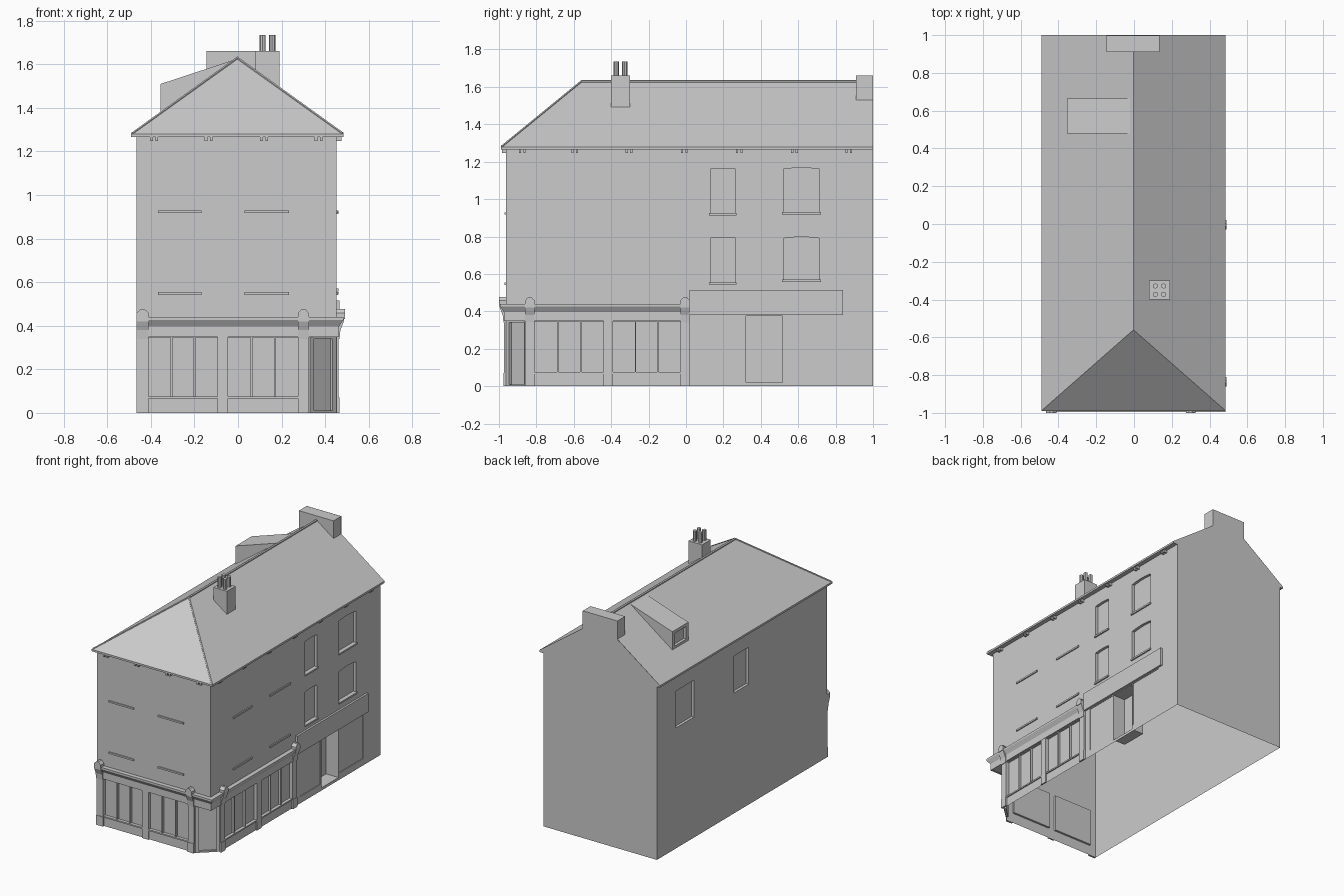
import bpy, bmesh, math
from mathutils import Vector
from mathutils.geometry import tessellate_polygon

if "Cube" in bpy.data.objects:
    bpy.data.objects.remove(bpy.data.objects["Cube"])

L, R, F, B = -0.465, 0.452, -0.962, 1.0      # main wall planes
EAVE = 1.266
Z = Vector((0, 0, 1))
# facade frames: origin and horizontal direction (outward = u x z)
FRONT = (Vector((0, F, 0)), Vector((1, 0, 0)))
RIGHT = (Vector((R, 0, 0)), Vector((0, 1, 0)))
LEFT = (Vector((L, 0, 0)), Vector((0, -1, 0)))
BACK = (Vector((0, B, 0)), Vector((-1, 0, 0)))


def at(frame, a, z, d=0.0):
    o, u = frame
    return o + u * a + Z * z + u.cross(Z) * d


def finish(name, bm):
    me = bpy.data.meshes.new(name)
    bm.to_mesh(me)
    bm.free()
    ob = bpy.data.objects.new(name, me)
    bpy.context.collection.objects.link(ob)
    return ob


def rect(a0, a1, z0, z1):
    return [(a0, z0), (a1, z0), (a1, z1), (a0, z1)]


def arched(a0, a1, z0, z1, rise):
    arc = [(a1 + (a0 - a1) * i / 6, z1 + rise * math.sin(math.pi * i / 6)) for i in range(1, 6)]
    return [(a0, z0), (a1, z0), (a1, z1)] + arc + [(a0, z1)]


def wall(name, frame, outline, recesses=()):
    """Sheet wall with recessed openings, each (polygon, depth)."""
    bm = bmesh.new()
    loops = [outline] + [p for p, _ in recesses]
    out = frame[1].cross(Z)
    vs = [bm.verts.new(at(frame, *p)) for lp in loops for p in lp]
    for tri in tessellate_polygon([[Vector((a, z, 0)) for a, z in lp] for lp in loops]):
        f = bm.faces.new([vs[i] for i in tri])
        f.normal_update()
        if f.normal.dot(out) < 0:
            f.normal_flip()
    k = len(outline)
    for poly, depth in recesses:
        n = len(poly)
        rim = vs[k:k + n]
        k += n
        inner = [bm.verts.new(at(frame, a, z, -depth)) for a, z in poly]
        bm.faces.new(inner)
        for i in range(n):
            j = (i + 1) % n
            bm.faces.new((rim[i], rim[j], inner[j], inner[i]))
    bmesh.ops.dissolve_limit(bm, angle_limit=0.01, verts=bm.verts[:], edges=bm.edges[:])
    return finish(name, bm)


def prism(name, frame, poly, d0, d1):
    """Facade polygon extruded outwards from d0 to d1."""
    bm = bmesh.new()
    a = [bm.verts.new(at(frame, u, z, d0)) for u, z in poly]
    b = [bm.verts.new(at(frame, u, z, d1)) for u, z in poly]
    bm.faces.new(a[::-1])
    bm.faces.new(b)
    for i in range(len(poly)):
        j = (i + 1) % len(poly)
        bm.faces.new((a[i], a[j], b[j], b[i]))
    bmesh.ops.recalc_face_normals(bm, faces=bm.faces[:])
    return finish(name, bm)


def sweep(name, rings):
    """Closed skin through equal-length rings of points."""
    bm = bmesh.new()
    rows = [[bm.verts.new(p) for p in r] for r in rings]
    n = len(rows[0])
    for r, s in zip(rows, rows[1:]):
        for i in range(n):
            j = (i + 1) % n
            bm.faces.new((r[i], r[j], s[j], s[i]))
    bm.faces.new(rows[0])
    bm.faces.new(rows[-1])
    bmesh.ops.recalc_face_normals(bm, faces=bm.faces[:])
    return finish(name, bm)


def rod(name, p, q, r, sides=6):
    p, q = Vector(p), Vector(q)
    bm = bmesh.new()
    bmesh.ops.create_cone(bm, cap_ends=True, segments=sides, radius1=r, radius2=r, depth=(q - p).length)
    ob = finish(name, bm)
    ob.location = (p + q) / 2
    ob.rotation_euler = (q - p).to_track_quat('Z', 'Y').to_euler()
    return ob


def sheet(name, polys):
    bm = bmesh.new()
    for poly in polys:
        bm.faces.new([bm.verts.new(p) for p in poly])
    bmesh.ops.remove_doubles(bm, verts=bm.verts[:], dist=1e-5)
    return finish(name, bm)


# shop window bays
front_bays = [(-0.41, -0.095), (-0.045, 0.275)]
right_bays = [(-0.81, -0.44), (-0.39, -0.03)]
bay = lambda b: (rect(b[0], b[1], 0.075, 0.345), 0.015)

# walls
CX, CY = 0.33, -0.85                         # cut corner ends
wall("front_wall", FRONT,
     [(L, 0), (CX, 0), (CX, 0.35), (R, 0.35), (R, EAVE), (L, EAVE)],
     [bay(b) for b in front_bays])
windows = [(0.13, 0.265, 0.925, 1.16, 0.004), (0.13, 0.265, 0.555, 0.792, 0.004),
           (0.52, 0.715, 0.93, 1.16, 0.008), (0.52, 0.715, 0.57, 0.79, 0.008)]
wall("right_wall", RIGHT,
     [(CY, 0), (B, 0), (B, EAVE), (F, EAVE), (F, 0.35), (CY, 0.35)],
     [bay(b) for b in right_bays] + [(arched(*w), 0.02) for w in windows] +
     [(rect(0.32, 0.515, 0.02, 0.375), 0.1),
      (rect(0.07, 0.31, 0.05, 0.375), 0.005), (rect(0.525, 0.8, 0.05, 0.375), 0.005)])
wall("left_wall", LEFT, rect(-B, -F, 0, EAVE),
     [(rect(-0.78, -0.573, 0.88, 1.15), 0.02), (rect(-0.11, 0.06, 0.88, 1.15), 0.02)])
wall("back_gable_wall", BACK,
     [(-R, 0), (-L, 0), (-L, EAVE), (0.49, EAVE), (0.49, 1.28), (0.145, 1.527), (0.145, 1.66),
      (-0.135, 1.66), (-0.135, 1.531), (-0.485, 1.28), (-0.485, EAVE), (-R, EAVE)])
corner_u = Vector((R - CX, CY - F, 0))
CORNER = (Vector((CX, F, 0)), corner_u.normalized())
cl = corner_u.length
wall("corner_entrance", CORNER, rect(0, cl, 0, 0.35), [(rect(0.025, cl - 0.025, 0.01, 0.34), 0.015)])
sheet("corner_soffit", [[(CX, F, 0.35), (R, CY, 0.35), (R, F, 0.35)]])

# roof with hipped front, fascia edge and soffit
a, b, c, d = (-0.49, B), (-0.49, -0.99), (0.485, -0.99), (0.485, B)
P = lambda p, z: (p[0], p[1], z)
r0, r1 = (-0.003, -0.56, 1.63), (-0.003, B, 1.63)
sheet("roof", [[P(b, 1.28), P(c, 1.28), r0], [P(c, 1.28), P(d, 1.28), r1, r0],
               [P(a, 1.28), P(b, 1.28), r0, r1]] +
      [[P(p, EAVE), P(q, EAVE), P(q, 1.28), P(p, 1.28)] for p, q in ((a, b), (b, c), (c, d))])
wa, wb, wc, wd = (L, B), (L, F), (R, F), (R, B)
sheet("eave_soffit", [[P(p, EAVE), P(s, EAVE), P(t, EAVE), P(q, EAVE)] for p, q, s, t in
                      ((a, b, wa, wb), (b, c, wb, wc), (c, d, wc, wd))])
rod("ridge_tiles", (r0[0], r0[1], 1.627), (r1[0], B, 1.627), 0.009)
for p in (b, c):
    rod("hip_tiles", (p[0] * 0.99, p[1] + 0.006, 1.281), (r0[0], r0[1], 1.628), 0.007)

# paired eave brackets
for frame, spots in ((FRONT, (-0.385, -0.135, 0.12, 0.37)),
                     (RIGHT, (-0.875, -0.595, -0.305, -0.01, 0.285, 0.58, 0.87))):
    for s in spots:
        for o in (-0.012, 0.012):
            prism("eave_bracket", frame, rect(s + o - 0.006, s + o + 0.006, 1.247, EAVE), 0, 0.022)

# chimneys and pots
prism("back_chimney", BACK, rect(-0.135, 0.145, 1.52, 1.66), -0.09, -0.001)
prism("side_chimney", FRONT, rect(0.08, 0.19, 1.48, 1.66), -0.662, -0.562)
for x in (0.113, 0.157):
    for y in (-0.373, -0.328):
        rod("chimney_pot", (x, y, 1.655), (x, y, 1.735), 0.014, 8)

# shed dormer on the left slope
DORMER = (Vector((-0.355, 0, 0)), Vector((0, -1, 0)))
wall("dormer_front", DORMER, rect(-0.665, -0.48, 1.37, 1.51), [(rect(-0.64, -0.505, 1.395, 1.488), 0.02)])
side = [[(-0.355, y, 1.37), (-0.355, y, 1.51), (-0.02, y, 1.62)] for y in (0.48, 0.665)]
sheet("dormer_cheeks_and_roof", [side[0][::-1], side[1],
                                 [side[0][1], side[0][2], side[1][2], side[1][1]]])

# window sills
for w in windows:
    prism("window_sill", RIGHT, rect(w[0] - 0.006, w[1] + 0.006, w[2] - 0.012, w[2]), 0, 0.01)
for frame, spans in ((FRONT, ((-0.368, -0.167), (0.03, 0.235))), (RIGHT, ((-0.706, -0.487), (-0.28, -0.045)))):
    for s in spans:
        for z in (0.925, 0.55):
            prism("window_sill", frame, rect(*s, z - 0.008, z + 0.004), 0, 0.008)

# shopfront: pilasters, stallrisers, mullions, scroll caps
for frame, bays, pil, caps in (
        (FRONT, front_bays, ((L, -0.41), (-0.095, -0.045), (0.275, 0.325)), (0, 2)),
        (RIGHT, right_bays, ((-0.86, -0.81), (-0.44, -0.39), (-0.03, 0.02)), (0, 2))):
    for i, (u0, u1) in enumerate(pil):
        prism("pilaster", frame, rect(u0, u1, 0, 0.35), 0, 0.01)
        if i in caps:
            prism("pilaster_base", frame, rect(u0, u1, 0, 0.07), 0, 0.014)
            prof = [(0, 0.34), (0.014, 0.34), (0.018, 0.38), (0.034, 0.42), (0.034, 0.435), (0, 0.435)]
            sweep("pilaster_bracket", [[at(frame, u, z, o) for o, z in prof] for u in (u0, u1)])
            m = (u0 + u1) / 2
            prism("pilaster_cap", frame,
                  [(u0, 0.43), (u1, 0.43), (u1, 0.458), (m + 0.008, 0.477), (m - 0.008, 0.477), (u0, 0.458)],
                  0, 0.038)
    for u0, u1 in bays:
        prism("shop_sill", frame, rect(u0, u1, 0.065, 0.075), 0, 0.008)
        for i in (1, 2):
            m = u0 + (u1 - u0) * i / 3
            prism("mullion", frame, rect(m - 0.004, m + 0.004, 0.075, 0.345), -0.015, 0.001)

# shop fascia and cornice, mitred round the corner
prof = [(0, 0.348), (0.012, 0.348), (0.012, 0.397), (0.032, 0.427), (0.032, 0.44), (0, 0.44)]
sweep("shop_cornice", [[(L, F - o, z) for o, z in prof],
                       [(R + o, F - o, z) for o, z in prof],
                       [(R + o, 0.0, z) for o, z in prof]])
# sign board above the side door
prism("side_fascia", RIGHT, rect(0.02, 0.84, 0.38, 0.515), 0, 0.015)
